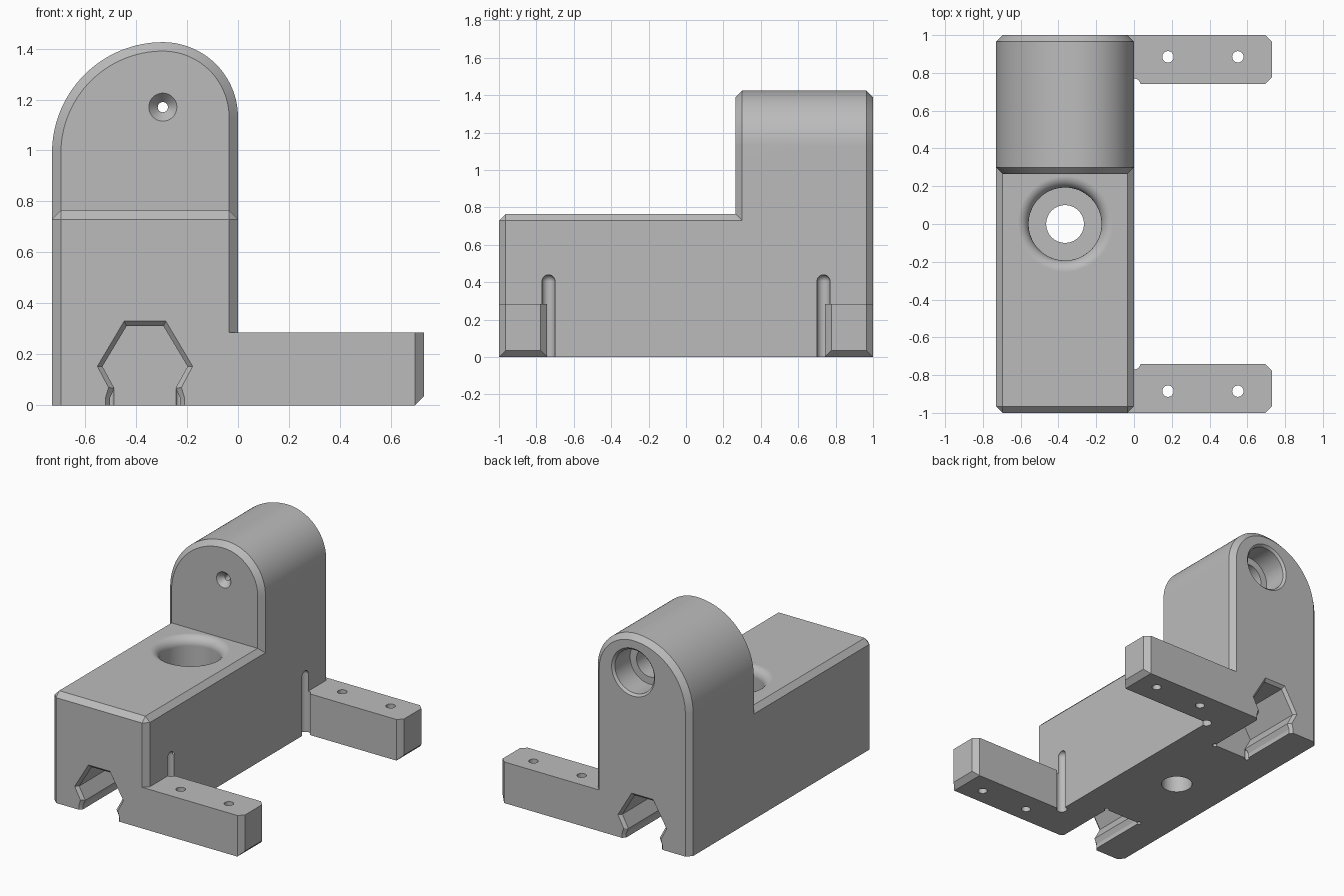
import bpy, bmesh
from math import pi, sin, cos, radians

cube = bpy.data.objects.get("Cube")
if cube:
    bpy.data.objects.remove(cube, do_unlink=True)

grey = bpy.data.materials.new("plain grey")
colour = (0.5, 0.5, 0.5, 1)
grey.use_nodes = True
grey.diffuse_color = colour
grey.node_tree.nodes["Principled BSDF"].inputs["Base Color"].default_value = colour

C = 0.035            # chamfer size
W = 0.73             # body width, from x = -W to x = 0
MID = -W / 2
PEAK = -0.295        # x of the tower's highest point


def loft(name, rings, closed=False):
    """Skin equal-length rings; cap the ends unless the rings taper to points."""
    bm = bmesh.new()
    loops = [[bm.verts.new(p) for p in ring] for ring in rings]
    n = len(loops[0])
    for a, b in zip(loops, loops[1:]):
        for i in range(n):
            j = (i + 1) % n
            bm.faces.new((a[i], a[j], b[j], b[i]))
    if not closed:
        bm.faces.new(loops[0])
        bm.faces.new(loops[-1])
    bmesh.ops.remove_doubles(bm, verts=bm.verts, dist=1e-5)
    bmesh.ops.recalc_face_normals(bm, faces=bm.faces)
    mesh = bpy.data.meshes.new(name)
    bm.to_mesh(mesh)
    bm.free()
    mesh.materials.append(grey)
    ob = bpy.data.objects.new(name, mesh)
    bpy.context.collection.objects.link(ob)
    return ob


def lathe(name, profile, a, b, axis="Z", n=64):
    """Revolve (radius, height) points round an axis through (a, b)."""
    pts = [(0, profile[0][1])] + profile + [(0, profile[-1][1])]
    rings = []
    for r, h in pts:
        ring = [(a + r * cos(2 * pi * i / n), b + r * sin(2 * pi * i / n)) for i in range(n)]
        rings.append([(u, v, h) if axis == "Z" else (u, h, v) for u, v in ring])
    return loft(name, rings, closed=True)


def along_y(sections):
    return [[(x, y, z) for x, z in outline] for y, outline in sections]


# Low block with chamfered front and top edges
top = 0.765
full = [(-W, 0), (-W, top - C), (C - W, top), (-C, top), (0, top - C), (0, 0)]
inner = [(min(max(x, C - W), -C), min(z, top - C)) for x, z in full]
body = loft("mount_body", along_y([(-1, inner), (C - 1, full), (0.6, full)]))


# Tower with a rounded top made of two tangent arcs
def tower_outline(inset, n=32):
    arcs = []
    for start, radius, cz in ((pi, 0.435, 0.99), (pi / 2, 0.295, 1.13)):
        for i in range(n + 1):
            t = start - pi / 2 * i / n
            arcs.append((PEAK + (radius - inset) * cos(t), cz + (radius - inset) * sin(t)))
    del arcs[n]      # the arcs share the peak
    return [(inset - W, 0)] + arcs + [(-inset, 0)]


tower = loft("tower", along_y([(0.265, tower_outline(C)), (0.265 + C, tower_outline(0)),
                               (1 - C, tower_outline(0)), (1, tower_outline(C))]))


# Mounting ears with chamfered ends
def ear_section(x, s, inset):
    y0, y1 = s * (1 - inset), s * (0.742 + inset)
    return [(x, y0, inset), (x, y1, inset), (x, y1, 0.285), (x, y0, 0.285)]


parts, cutters = [tower], []
for s in (-1, 1):
    parts.append(loft("ear", [ear_section(-0.1, s, 0), ear_section(W - C, s, 0),
                              ear_section(W, s, C)]))

# Stepped central hole with a rounded rim
rim = [(0.253 + 0.06 * cos(t), 0.705 + 0.06 * sin(t))
       for t in (pi - pi / 2 * i / 12 for i in range(13))]
cutters.append(lathe("central_hole", [(0.1, -0.1), (0.1, 0.35), (0.193, 0.35)] + rim
                     + [(0.253, 0.9)], MID, 0))

# Stepped bore through the tower, countersunk at the front
cutters.append(lathe("tower_bore", [
    (0.055, 0.2), (0.055, 0.265), (0.02, 0.305), (0.02, 0.45), (0.1, 0.45), (0.1, 0.82),
    (0.15, 0.82), (0.15, 0.985), (0.165, 1), (0.165, 1.1)], PEAK, 1.17, "Y"))

# Six-sided end pockets, as half widths and heights
mouth = [(0.155, -0.05), (0.155, 0.03), (0.143, 0.07), (0.187, 0.153), (0.082, 0.33)]
pocket = [(0.137, -0.05), (0.137, 0.031), (0.12, 0.067), (0.167, 0.153), (0.072, 0.311)]


def mirrored(half):
    return [(MID - w, z) for w, z in half] + [(MID + w, z) for w, z in reversed(half)]


dome = [(0.035 * cos(t), 0.405 + 0.035 * sin(t)) for t in (pi / 2 * i / 8 for i in range(8))]
for s in (-1, 1):
    cutters.append(loft("end_pocket", along_y([
        (s * 1.05, mirrored(mouth)), (s, mirrored(mouth)),
        (s * 0.98, mirrored(pocket)), (s * 0.55, mirrored(pocket))])))
    # Domed relief groove where each ear meets the body
    cutters.append(lathe("relief_groove", [(0.035, -0.05)] + dome + [(0, 0.44)],
                         0, s * 0.735, n=32))
    # Screw holes in the ears
    for x in (0.18, 0.55):
        cutters.append(lathe("screw_hole", [(0.03, -0.05), (0.03, 0.4)], x, s * 0.885, n=32))
    # Small corner reliefs at the pocket ends
    for side in (-1, 1):
        cutters.append(lathe("corner_relief", [(0.015, -0.05), (0.015, 0.07)],
                             MID + side * 0.137, s * 0.55, n=16))

# Join the parts, then cut the openings
bpy.ops.object.select_all(action="DESELECT")
bpy.context.view_layer.objects.active = body
body.select_set(True)
for tool in parts + cutters:
    tool.hide_render = True
    mod = body.modifiers.new(tool.name, "BOOLEAN")
    mod.operation = "UNION" if tool in parts else "DIFFERENCE"
    mod.solver = "EXACT"
    mod.object = tool
    bpy.ops.object.modifier_apply(modifier=mod.name)
for tool in parts + cutters:
    bpy.data.objects.remove(tool, do_unlink=True)

# Smooth the round surfaces and keep flat faces flat
bpy.ops.object.shade_smooth_by_angle(angle=radians(25))
weighted = body.modifiers.new("flat_faces", "WEIGHTED_NORMAL")
weighted.keep_sharp = True
